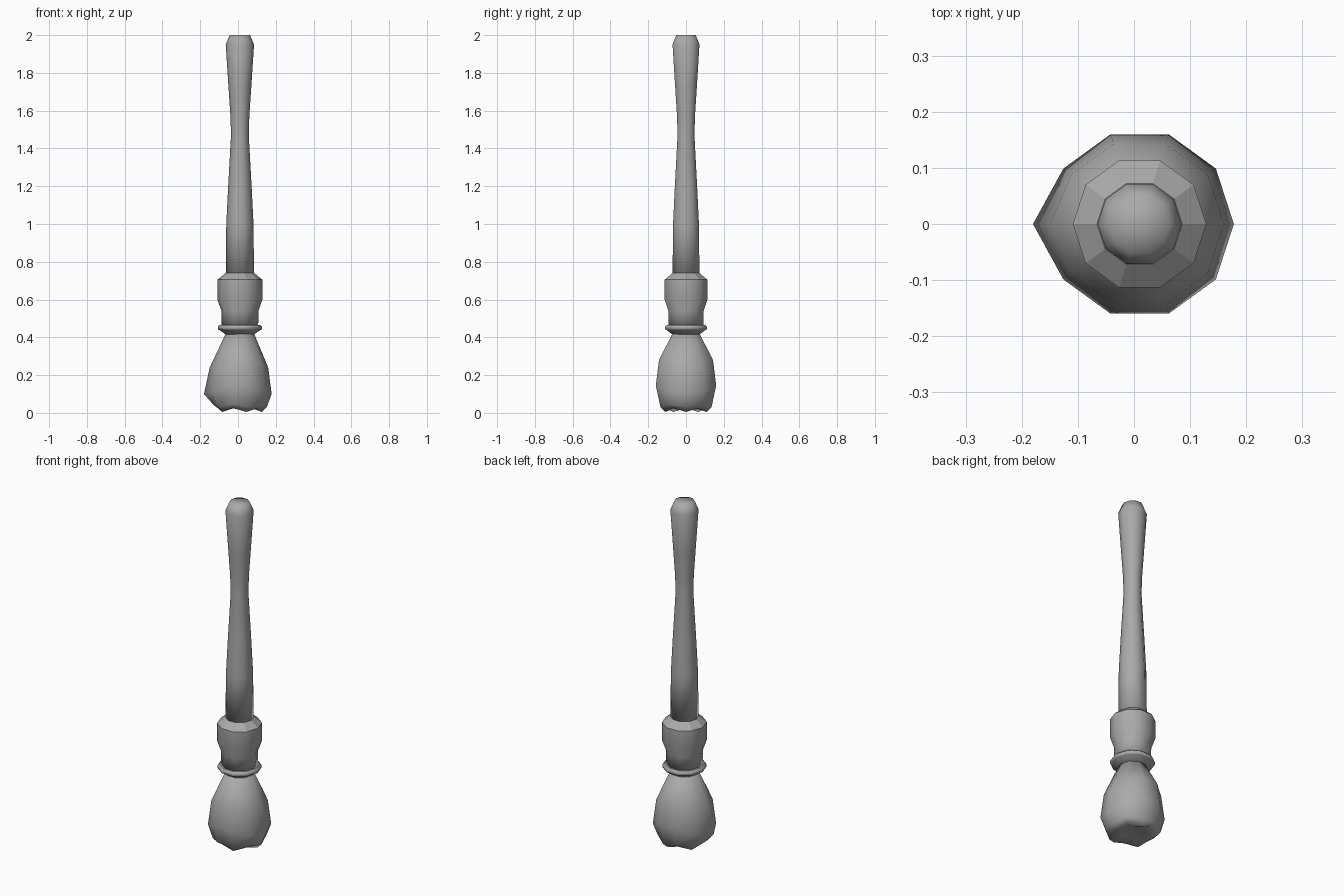
import bpy, bmesh, math

SIDES = 10
AXIS_X = 0.01

cube = bpy.data.objects.get("Cube")
if cube:
    bpy.data.objects.remove(cube, do_unlink=True)

grey = bpy.data.materials.new("plain grey")
grey.use_nodes = True
tone = (0.4, 0.4, 0.4, 1)
grey.diffuse_color = tone
grey.node_tree.nodes["Principled BSDF"].inputs["Base Color"].default_value = tone


def build(name, rings, flat_bands=(), sharp_rings=()):
    """Skin a stack of rings, each a list of points, and cap both ends."""
    bm = bmesh.new()
    loops = [[bm.verts.new(p) for p in ring] for ring in rings]
    for band, (low, high) in enumerate(zip(loops, loops[1:])):
        for i in range(SIDES):
            j = (i + 1) % SIDES
            face = bm.faces.new((low[i], low[j], high[j], high[i]))
            face.smooth = band not in flat_bands
    for loop in (loops[0], loops[-1]):
        centre = sum((v.co for v in loop), loop[0].co * 0) / SIDES
        hub = bm.verts.new(centre)
        for i in range(SIDES):
            bm.faces.new((loop[i], loop[(i + 1) % SIDES], hub)).smooth = True
    bmesh.ops.recalc_face_normals(bm, faces=bm.faces)
    for r in sharp_rings:
        for i in range(SIDES):
            bm.edges.get((loops[r][i], loops[r][(i + 1) % SIDES])).smooth = False
    mesh = bpy.data.meshes.new(name)
    bm.to_mesh(mesh)
    bm.free()
    mesh.materials.append(grey)
    obj = bpy.data.objects.new(name, mesh)
    bpy.context.collection.objects.link(obj)


def ring(radius, height):
    """Ten points around the axis; radius and height are functions of the side."""
    points = []
    for i in range(SIDES):
        a = math.tau * i / SIDES
        points.append((AXIS_X + radius(i) * math.cos(a), radius(i) * math.sin(a), height(i)))
    return points


def lathe(name, profile, **shading):
    rings = [ring(lambda i, r=r: r, lambda i, z=z: z) for r, z in profile]
    build(name, rings, **shading)


# Waisted handle with a rounded end
lathe("handle", [(0.075, 0.72), (0.072, 1.0), (0.062, 1.2), (0.047, 1.47), (0.05, 1.57),
                 (0.06, 1.72), (0.075, 1.95), (0.054, 2.0)])

# Ferrule with a faceted shoulder
lathe("ferrule", [(0.097, 0.46), (0.098, 0.54), (0.119, 0.6), (0.119, 0.705), (0.076, 0.74)],
      flat_bands=(3,), sharp_rings=(3, 4))

# Raised band under the ferrule
lathe("ferrule_band", [(0.075, 0.415), (0.107, 0.438), (0.117, 0.442), (0.117, 0.457),
                       (0.107, 0.466), (0.09, 0.466)], sharp_rings=(1, 4))

# Bristle tuft, pulled to a point on the right side
POINT = SIDES // 2


def side(i):
    return abs(math.cos(math.tau * i / SIDES))


build("bristles", [
    ring(lambda i: 0.06, lambda i: 0.03),
    ring(lambda i: 0.115, lambda i: 0.005 + 0.02 * (i % 2)),
    ring(lambda i: 0.142, lambda i: 0.03 + 0.015 * (i % 2)),
    ring(lambda i: 0.19 if i == POINT else 0.168, lambda i: 0.165 - 0.065 * side(i)),
    ring(lambda i: 0.16 if i == POINT else 0.15, lambda i: 0.3 - 0.06 * side(i)),
    ring(lambda i: 0.075, lambda i: 0.42),
])
